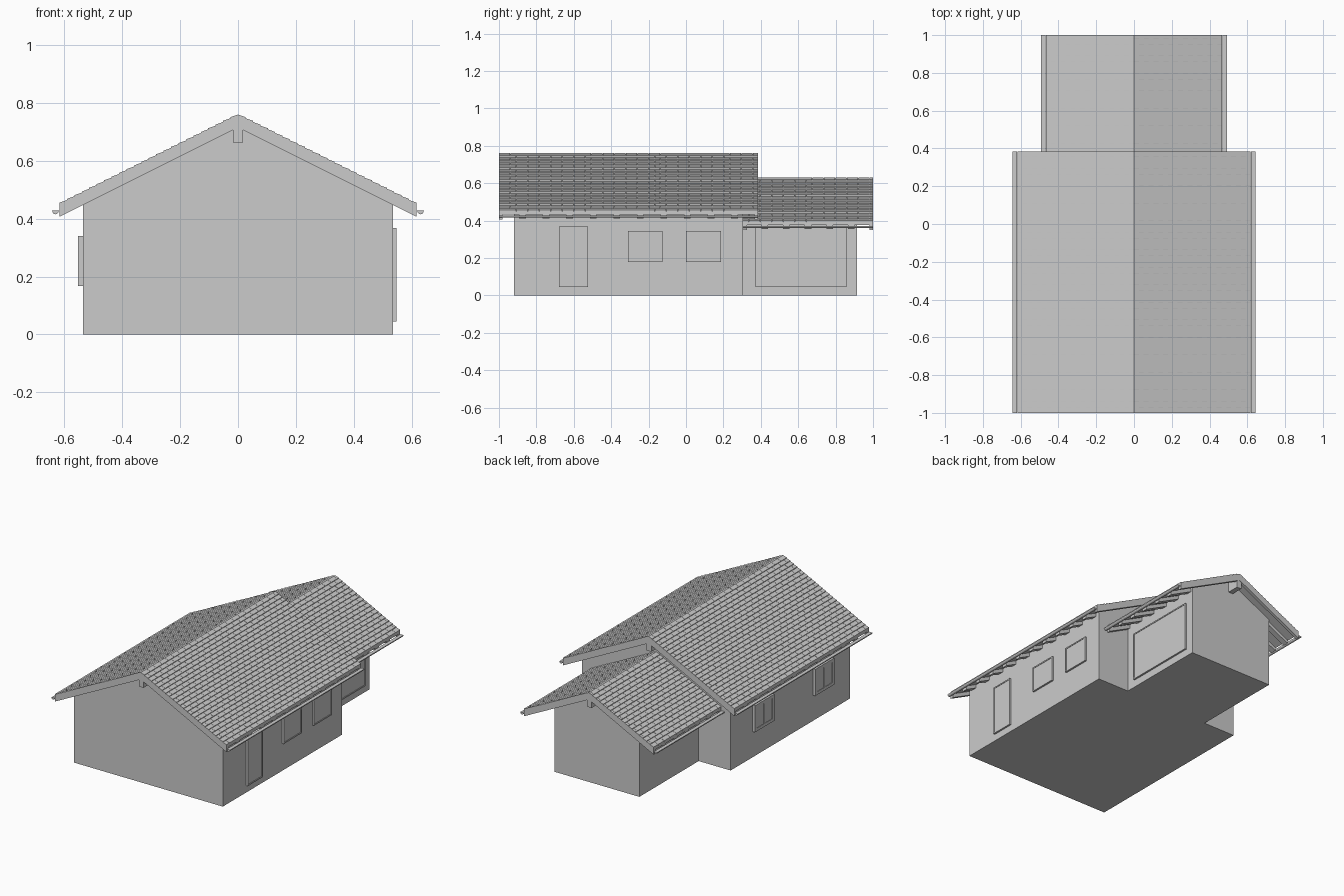
import bpy, bmesh, math

if "Cube" in bpy.data.objects:
    bpy.data.objects.remove(bpy.data.objects["Cube"])

SLOPE = 0.5


def make_object(name, bm):
    bmesh.ops.recalc_face_normals(bm, faces=bm.faces)
    mesh = bpy.data.meshes.new(name)
    bm.to_mesh(mesh)
    bm.free()
    ob = bpy.data.objects.new(name, mesh)
    bpy.context.collection.objects.link(ob)
    return ob


def add_prism(bm, profile, y0, y1):
    """Extrude an (x, z) outline from y0 to y1."""
    a = [bm.verts.new((x, y0, z)) for x, z in profile]
    b = [bm.verts.new((x, y1, z)) for x, z in profile]
    n = len(profile)
    bm.faces.new(a)
    bm.faces.new(b[::-1])
    for i in range(n):
        j = (i + 1) % n
        bm.faces.new((a[i], a[j], b[j], b[i]))


def add_box(bm, x0, x1, y0, y1, z0, z1):
    add_prism(bm, [(x0, z0), (x1, z0), (x1, z1), (x0, z1)], y0, y1)


def prism(name, profile, y0, y1):
    bm = bmesh.new()
    add_prism(bm, profile, y0, y1)
    return make_object(name, bm)


def chevron(half, apex, low, high):
    """Roof-shaped band between two heights above the underside line."""
    e = apex - half * SLOPE
    return [(-half, e + low), (0, apex + low), (half, e + low),
            (half, e + high), (0, apex + high), (-half, e + high)]


def walls(name, half, apex, y0, y1):
    e = apex - half * SLOPE
    prism(name, [(-half, 0), (half, 0), (half, e), (0, apex), (-half, e)], y0, y1)


def tiles(name, half, apex, y0, y1, rows):
    bm = bmesh.new()
    dx, width, gap = half / rows, 0.0617, 0.0015
    for side in (-1, 1):
        for r in range(rows):
            xa, xb = r * dx, (r + 1) * dx
            za, zb = apex - xa * SLOPE, apex - xb * SLOPE
            outline = [(side * xa, za - 0.001), (side * xb, zb - 0.001),
                       (side * xb, zb + 0.007), (side * xa, za + 0.003)]
            y = y0 - (width / 2 if r % 2 else 0)
            while y < y1 - 0.002:
                a, b = max(y, y0), min(y + width - gap, y1)
                if b - a > 0.002:
                    add_prism(bm, outline, a, b)
                y += width
    make_object(name, bm)


def roof(tag, half, apex, y0, y1, rows, rafter_count):
    # thin deck with tiles on top
    prism(tag + "_roof_deck", chevron(half, apex, 0.026, 0.042), y0, y1)
    tiles(tag + "_roof_tiles", half, apex + 0.042, y0, y1, rows)
    # gable boards at both ends
    for end, a, b in (("front", y0, y0 + 0.02), ("back", y1 - 0.02, y1)):
        prism(f"{tag}_gable_board_{end}", chevron(half, apex, 0, 0.044), a, b)
    # rafters between the gable boards
    bm = bmesh.new()
    step = (y1 - y0) / rafter_count
    for i in range(1, rafter_count):
        y = y0 + i * step
        add_prism(bm, chevron(half - 0.004, apex, 0.002, 0.03), y - 0.018, y + 0.018)
    make_object(tag + "_rafters", bm)
    # ridge beam
    bm = bmesh.new()
    add_box(bm, -0.017, 0.017, y0 + 0.005, y1 - 0.005, apex - 0.052, apex + 0.02)
    make_object(tag + "_ridge_beam", bm)
    # half-round gutters
    top = apex - half * SLOPE + 0.021
    for side, label in ((-1, "left"), (1, "right")):
        cx = side * (half + 0.014)
        arc = [(cx + 0.0115 * math.cos(math.pi * k / 6),
                top - 0.0125 * math.sin(math.pi * k / 6)) for k in range(7)]
        prism(f"{tag}_gutter_{label}", arc, y0, y1)


def panel(name, wall_x, y0, y1, z0, z1, out, rim=0.008):
    """Framed opening standing out from a side wall, with a slightly sunk pane."""
    s = 1 if wall_x > 0 else -1
    bm = bmesh.new()

    def block(depth, a, b, c, d):
        xs = sorted((wall_x - s * 0.01, wall_x + s * depth))
        add_box(bm, xs[0], xs[1], a, b, c, d)

    block(out, y0, y0 + rim, z0, z1)
    block(out, y1 - rim, y1, z0, z1)
    block(out, y0 + rim, y1 - rim, z0, z0 + rim)
    block(out, y0 + rim, y1 - rim, z1 - rim, z1)
    block(out - 0.003, y0 + rim, y1 - rim, z0 + rim, z1 - rim)
    return make_object(name, bm)


# house bodies
MAIN_X, EXT_X = 0.535, 0.305
walls("main_walls", MAIN_X, 0.74, -0.92, 0.305)
walls("extension_walls", EXT_X, 0.609, 0.30, 0.915)

# roofs
roof("main", 0.617, 0.715, -1.0, 0.385, 24, 11)
roof("extension", 0.467, 0.584, 0.305, 1.0, 18, 6)

# right side door and windows
panel("front_door", MAIN_X, -0.68, -0.525, 0.045, 0.368, 0.012)
panel("right_window_front", MAIN_X, -0.31, -0.125, 0.178, 0.345, 0.012)
panel("right_window_back", MAIN_X, 0.0, 0.187, 0.178, 0.345, 0.012)
panel("garage_door", EXT_X, 0.37, 0.86, 0.048, 0.368, 0.012)

# left side windows with deeper frames
panel("left_window_back", -MAIN_X, -0.12, 0.08, 0.167, 0.34, 0.018, 0.02)
panel("left_window_front", -MAIN_X, -0.735, -0.54, 0.167, 0.34, 0.018, 0.02)
bm = bmesh.new()
for yc in (-0.02, -0.6375):
    add_box(bm, -MAIN_X - 0.018, -MAIN_X, yc - 0.007, yc + 0.007, 0.187, 0.32)
make_object("left_window_mullions", bm)
